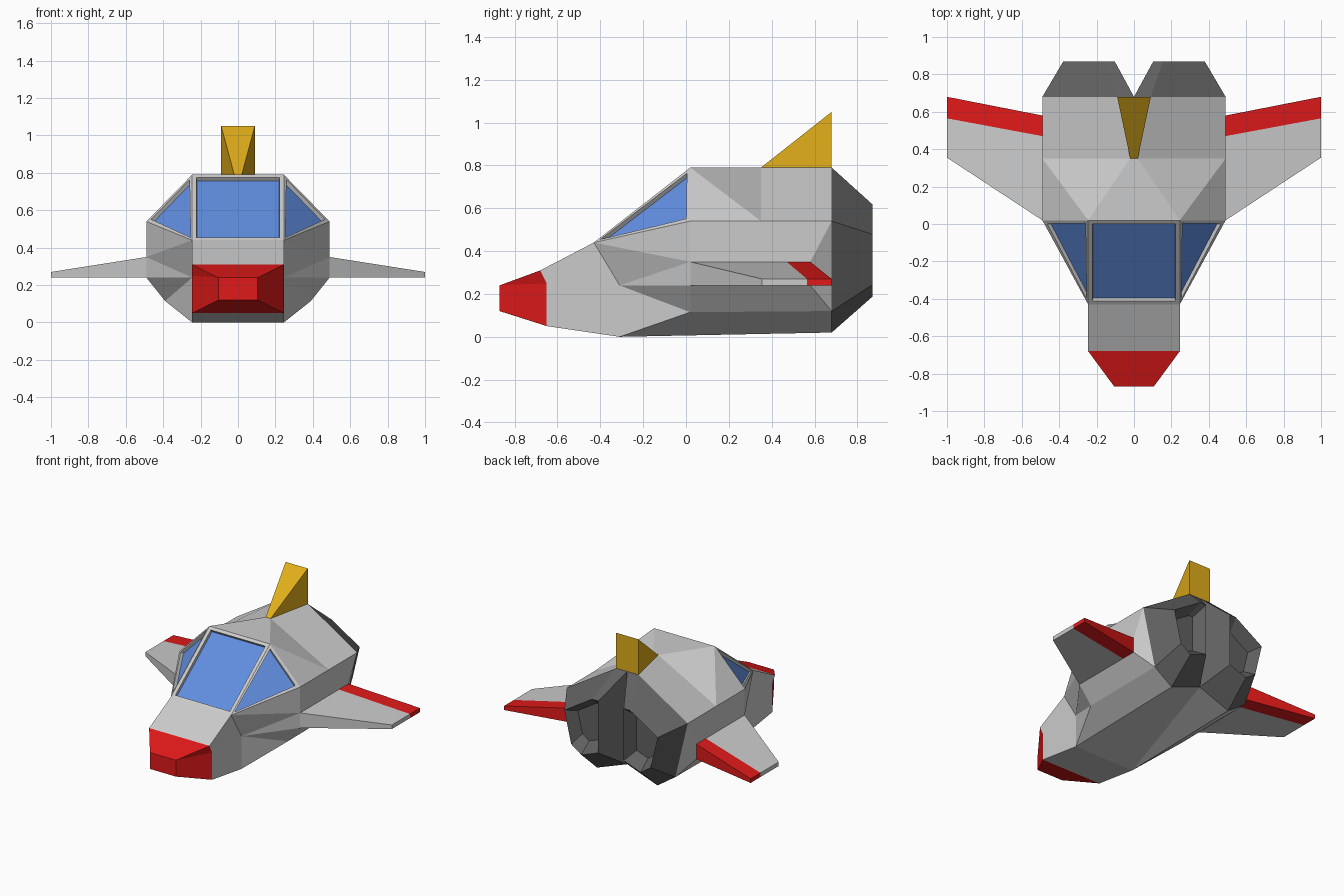
import bpy, bmesh
from mathutils import Vector

if "Cube" in bpy.data.objects:
    bpy.data.objects.remove(bpy.data.objects["Cube"])


def material(name, *rgb):
    m = bpy.data.materials.new(name)
    m.diffuse_color = (*rgb, 1)
    m.use_nodes = True
    m.node_tree.nodes["Principled BSDF"].inputs["Base Color"].default_value = m.diffuse_color
    return m


RED = material("red", 0.75, 0.01, 0.01)
BLUE = material("glass", 0.12, 0.27, 0.75)
DARK = material("dark_grey", 0.12, 0.12, 0.12)
GOLD = material("gold", 0.75, 0.42, 0.01)


def finish(name, bm, mat=None):
    bmesh.ops.remove_doubles(bm, verts=bm.verts, dist=1e-4)
    bmesh.ops.recalc_face_normals(bm, faces=bm.faces)
    me = bpy.data.meshes.new(name)
    bm.to_mesh(me)
    bm.free()
    if mat:
        me.materials.append(mat)
    ob = bpy.data.objects.new(name, me)
    bpy.context.collection.objects.link(ob)
    return ob


# Right-hand corner points of the body; lower case letters mean the mirrored point
P = dict(
    T=(.245, .02, .79), A=(.245, -.43, .44), C=(.49, .02, .54), D=(.49, .02, .35),
    E=(.49, .02, .24), F=(.39, .02, .115), G=(.245, -.31, 0), B=(.245, -.31, .24),
    N=(.245, -.68, .31), M=(.245, -.65, .25), L=(.245, -.65, .05),
    U=(.105, -.87, .24), V=(.105, -.87, .12),
    H=(.49, .35, .54), I=(.02, .35, .79), J=(.09, .68, .79), K=(.49, .68, .54),
    W=(.49, .58, .35), X=(.49, .58, .24), Q=(.39, .68, .12), R=(.245, .68, .02),
    S=(0, .68, .11), O=(0, .68, .79))


def shell(side, centre):
    """Faces spelled as point letters: side faces are mirrored, centre ones are not."""
    bm = bmesh.new()
    v = {}
    for k, (x, y, z) in P.items():
        v[k] = bm.verts.new((x, y, z))
        v[k.lower()] = v[k] if x == 0 else bm.verts.new((-x, y, z))
    for f in side.split():
        bm.faces.new([v[c] for c in f])
        bm.faces.new([v[c] for c in reversed(f.lower())])
    for f in centre.split():
        bm.faces.new([v[c] for c in f])
    bmesh.ops.delete(bm, geom=[q for q in bm.verts if not q.link_faces], context='VERTS')
    bmesh.ops.recalc_face_normals(bm, faces=bm.faces)
    return bm, v


def loft(name, rings, mat=None, mirror=False):
    """Skin a list of equal-length point rings and cap both ends."""
    bm = bmesh.new()
    vs = [[bm.verts.new(p) for p in r] for r in rings]
    n = len(vs[0])
    for a, b in zip(vs, vs[1:]):
        for i in range(n):
            j = (i + 1) % n
            bm.faces.new((a[i], a[j], b[j], b[i]))
    bm.faces.new(vs[0])
    bm.faces.new(vs[-1])
    ob = finish(name, bm, mat)
    if mirror:
        ob.modifiers.new("mirror", 'MIRROR')
    return ob


# Hull
bm, v = shell("TAC TCH THI IHKJ ANMLGB ACD ADB BDE BEF BFG CDWKH DEXW WXQK "
              "EFQX FGRQ GRS OJKQRS",
              "TAat TIit IJOji ANna LGgl GSg NMLlmn")
# Window frames: inset a flat border, then step the pane inwards
panes = {"windscreen": "TAat", "right_window": "TAC", "left_window": "tac"}
faces = {n: next(f for f in bm.faces if set(f.verts) == {v[c] for c in s})
         for n, s in panes.items()}
for name, f in faces.items():
    bmesh.ops.inset_individual(bm, faces=[f], thickness=.034)
    bmesh.ops.inset_individual(bm, faces=[f], thickness=.001, depth=-.022)
    glass = bmesh.new()
    glass.faces.new([glass.verts.new(q.co) for q in f.verts])
    nrm = f.normal.copy()
    pane = finish(name, glass, BLUE)
    if pane.data.polygons[0].normal.dot(nrm) < 0:
        pane.data.flip_normals()
bmesh.ops.delete(bm, geom=list(faces.values()), context='FACES_ONLY')
finish("hull", bm)

# Nose tip
bm, v = shell("NMU MLVU", "NUun VLlv UVvu NMLlmn")
finish("nose_tip", bm, RED)

# Twin engines: each rear half tapers back, then is hollowed
def engine_ring(y, s):
    return [(.235 + (P[c][0] - .235) * s, y, .40 + (P[c][2] - .40) * s) for c in "OJKQRS"]

loft("engines", [engine_ring(.68, 1), engine_ring(.87, .56), engine_ring(.78, .38)],
     DARK, True)


# Wings with red trailing flaps
def section(x, y0, y1, top):
    return [(x, y0, .24), (x, y1, .24), (x, y1, top), (x, y0, top)]

loft("wings", [section(.49, .02, .47, .35), section(1, .355, .565, .27)], None, True)
loft("wing_flaps", [section(.49, .47, .58, .35), section(1, .565, .68, .27)], RED, True)

# Tail fin: wedge rising to a rear top edge
base = [(-.02, .35, .79), (.02, .35, .79), (.09, .68, .79), (-.09, .68, .79)]
bm = bmesh.new()
a, b, c, d = [bm.verts.new(p) for p in base]
e, f = bm.verts.new((-.09, .68, 1.05)), bm.verts.new((.09, .68, 1.05))
for q in ((a, b, c, d), (a, b, f, e), (b, c, f), (d, a, e), (c, d, e, f)):
    bm.faces.new(q)
finish("tail_fin", bm, GOLD)
